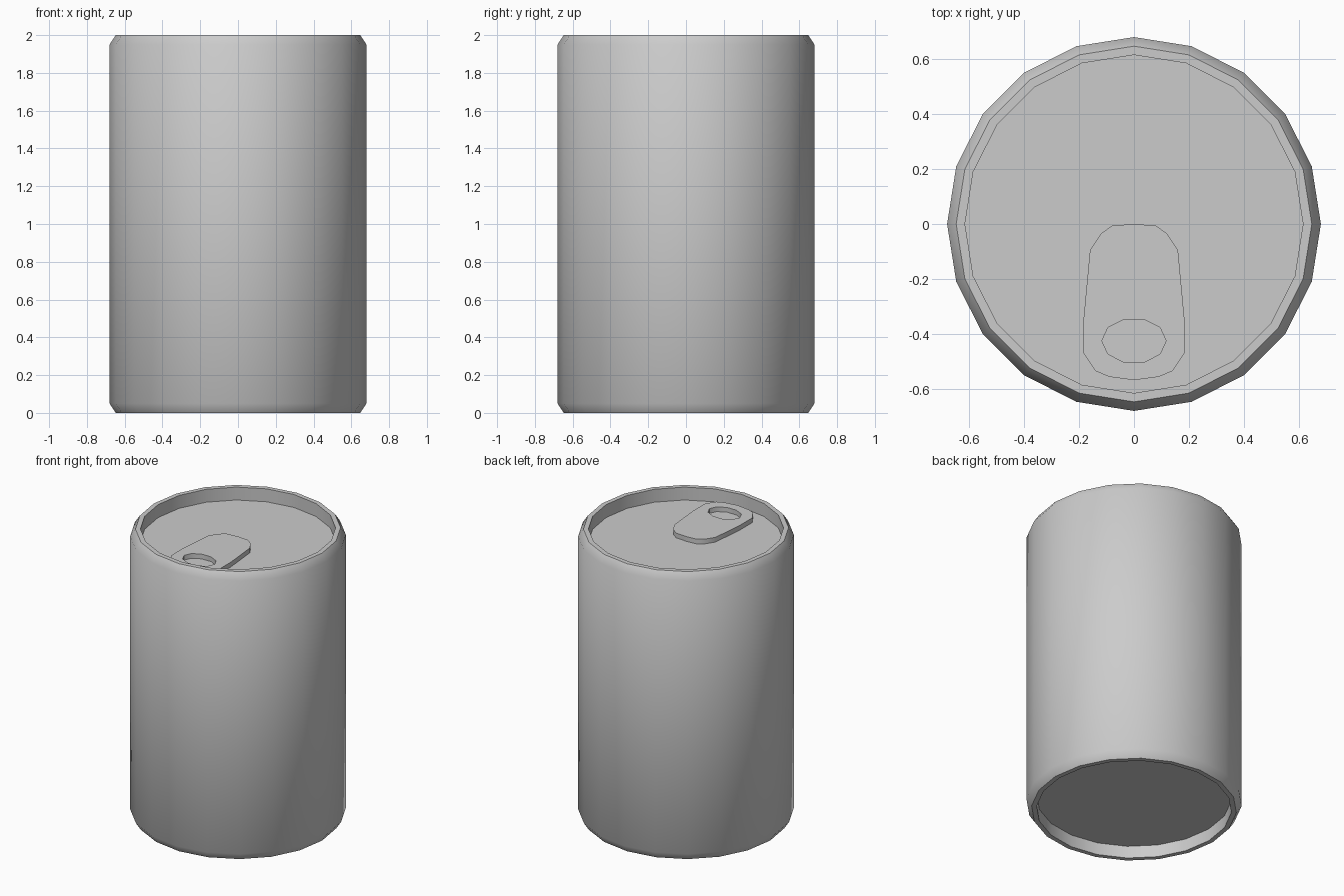
import bpy, bmesh, math

if "Cube" in bpy.data.objects:
    bpy.data.objects.remove(bpy.data.objects["Cube"])

SIDES = 20


def finish(obj, angle=40):
    bpy.ops.object.select_all(action='DESELECT')
    obj.select_set(True)
    bpy.context.view_layer.objects.active = obj
    if obj.type == 'CURVE':
        bpy.ops.object.convert(target='MESH')
    bpy.ops.object.shade_smooth_by_angle(angle=math.radians(angle))


def lathe(name, profile):
    """Revolve (radius, z) points around z and cap both ends."""
    bm = bmesh.new()
    rings = [[bm.verts.new((r * math.cos(2 * math.pi * i / SIDES),
                            r * math.sin(2 * math.pi * i / SIDES), z))
              for i in range(SIDES)] for r, z in profile]
    for a, b in zip(rings, rings[1:]):
        for i in range(SIDES):
            j = (i + 1) % SIDES
            bm.faces.new((a[i], a[j], b[j], b[i]))
    bm.faces.new(rings[0][::-1])
    bm.faces.new(rings[-1])
    bmesh.ops.recalc_face_normals(bm, faces=bm.faces)
    mesh = bpy.data.meshes.new(name)
    bm.to_mesh(mesh)
    bm.free()
    obj = bpy.data.objects.new(name, mesh)
    bpy.context.collection.objects.link(obj)
    return obj


# Can body: recessed base, chamfered rims, recessed lid
can = lathe("can_body", [
    (0.615, 0.085), (0.615, 0), (0.647, 0), (0.68, 0.05),
    (0.68, 1.95), (0.647, 2), (0.615, 2), (0.615, 1.91)])
finish(can, 46)

# Pull tab: mirrored outline with a ten-sided oval finger hole
half = [(0.08, -0.006), (0.12, -0.035), (0.16, -0.095), (0.183, -0.34),
        (0.183, -0.47), (0.14, -0.535), (0.09, -0.556)]
outline = [(0, 0)] + half + [(0, -0.568)] + [(-x, y) for x, y in reversed(half)]
hole = [(0.117 * math.cos(math.pi * i / 5),
         -0.425 + 0.082 * math.sin(math.pi * i / 5)) for i in range(10)]

curve = bpy.data.curves.new("pull_tab", 'CURVE')
curve.dimensions = '2D'
curve.fill_mode = 'BOTH'
curve.extrude = 0.0175
for loop in (outline, hole):
    spline = curve.splines.new('POLY')
    spline.points.add(len(loop) - 1)
    for p, (x, y) in zip(spline.points, loop):
        p.co = (x, y, 0, 1)
    spline.use_cyclic_u = True
tab = bpy.data.objects.new("pull_tab", curve)
tab.location.z = 1.9255
bpy.context.collection.objects.link(tab)
finish(tab)
